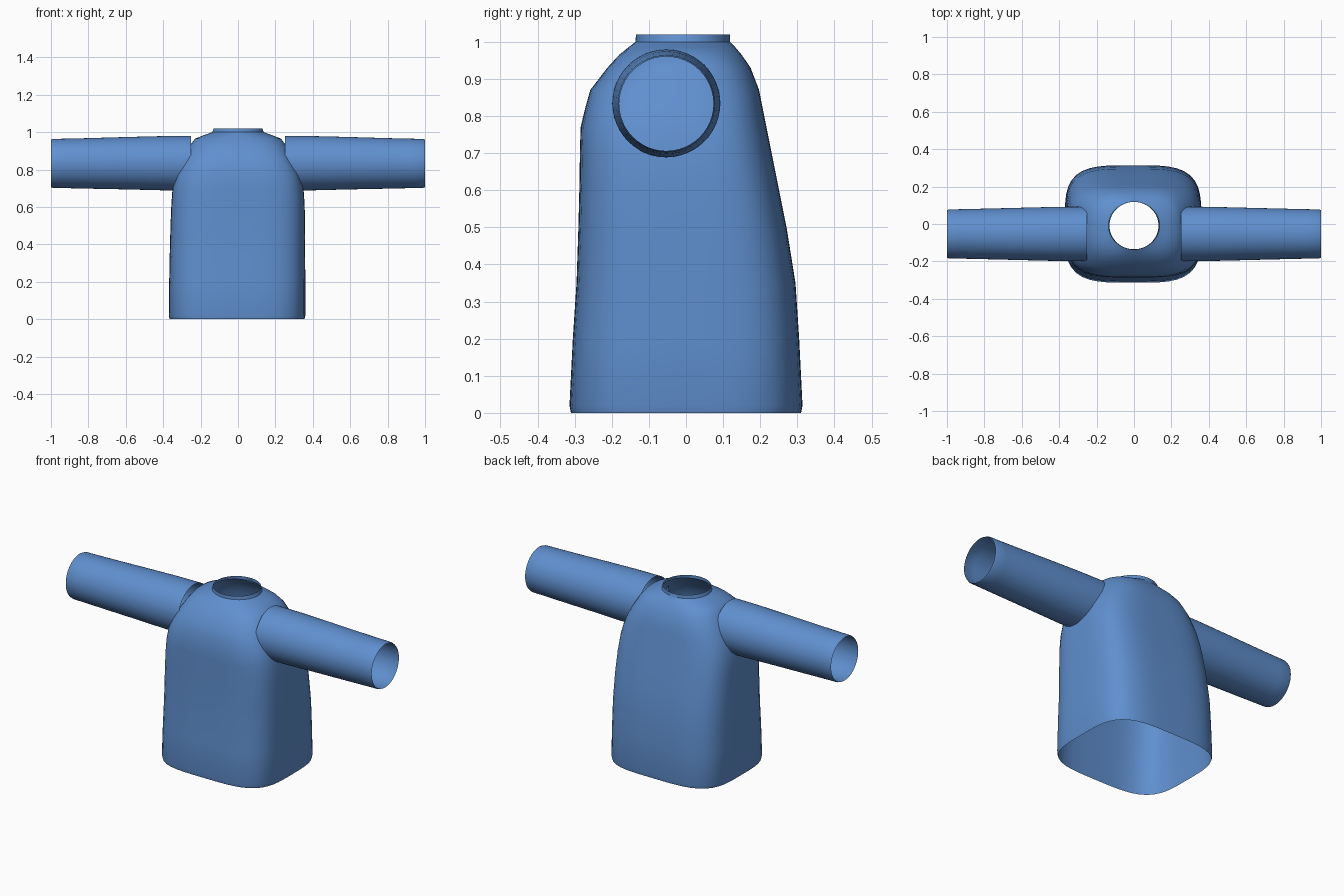
import bpy, bmesh, math

if "Cube" in bpy.data.objects:
    bpy.data.objects.remove(bpy.data.objects["Cube"])

fabric = bpy.data.materials.new("blue_fabric")
fabric.diffuse_color = (0.115, 0.275, 0.62, 1.0)
fabric.use_nodes = True
fabric.node_tree.nodes["Principled BSDF"].inputs["Base Color"].default_value = fabric.diffuse_color


def loft(name, rings):
    """Skin an open shell over a list of equal-length closed rings."""
    bm = bmesh.new()
    loops = [[bm.verts.new(p) for p in ring] for ring in rings]
    for a, b in zip(loops, loops[1:]):
        n = len(a)
        for i in range(n):
            j = (i + 1) % n
            bm.faces.new((a[i], a[j], b[j], b[i]))
    mesh = bpy.data.meshes.new(name)
    bm.to_mesh(mesh)
    bm.free()
    obj = bpy.data.objects.new(name, mesh)
    bpy.context.collection.objects.link(obj)
    mesh.materials.append(fabric)
    bpy.ops.object.select_all(action='DESELECT')
    obj.select_set(True)
    bpy.context.view_layer.objects.active = obj
    bpy.ops.object.shade_smooth_by_angle(angle=math.radians(42))
    return obj


def body_ring(z, half_x, front, back, power, shift, count=64):
    """Rounded-square cross-section of the body."""
    ring = []
    for i in range(count):
        a = 2 * math.pi * i / count
        c, s = math.cos(a), math.sin(a)
        r = (abs(c) ** power + abs(s) ** power) ** (-1 / power)
        ring.append((shift + half_x * r * c,
                     (front + back) / 2 + (back - front) / 2 * r * s, z))
    return ring


# Body: height, half width, front y, back y, squareness, sideways shift
sections = [
    (0.00, 0.360, -0.310, 0.310, 3.8, -0.005),
    (0.02, 0.365, -0.314, 0.314, 3.8, -0.005),
    (0.20, 0.364, -0.305, 0.305, 3.8, -0.004),
    (0.35, 0.362, -0.295, 0.295, 3.8, -0.003),
    (0.50, 0.360, -0.290, 0.271, 3.8, -0.001),
    (0.62, 0.356, -0.287, 0.247, 3.8, 0),
    (0.70, 0.350, -0.286, 0.231, 3.7, 0),
    (0.77, 0.336, -0.284, 0.217, 3.6, 0),
    (0.82, 0.316, -0.272, 0.207, 3.5, 0),
    (0.87, 0.290, -0.258, 0.197, 3.4, 0),
    (0.93, 0.256, -0.212, 0.174, 3.1, 0),
    (0.965, 0.230, -0.180, 0.150, 2.7, 0),
    (0.985, 0.180, -0.155, 0.133, 2.3, 0),
    (1.00, 0.137, -0.136, 0.119, 2.0, 0),
    (1.02, 0.131, -0.135, 0.118, 2.0, 0),
]
loft("body", [body_ring(*s) for s in sections])

# Sleeves: tapering open tubes with a slightly turned-in cuff (x, radius, z)
stations = [(0.25, 0.146, 0.834), (0.40, 0.145, 0.834), (0.60, 0.140, 0.834),
            (0.80, 0.135, 0.833), (0.93, 0.132, 0.833), (0.99, 0.131, 0.833),
            (1.00, 0.127, 0.833)]
for side, label in ((1, "right"), (-1, "left")):
    rings = []
    for x, r, z in stations:
        angles = [side * 2 * math.pi * i / 48 for i in range(48)]
        rings.append([(side * x, -0.053 + r * math.cos(a), z + r * math.sin(a))
                      for a in angles])
    loft(label + "_sleeve", rings)
